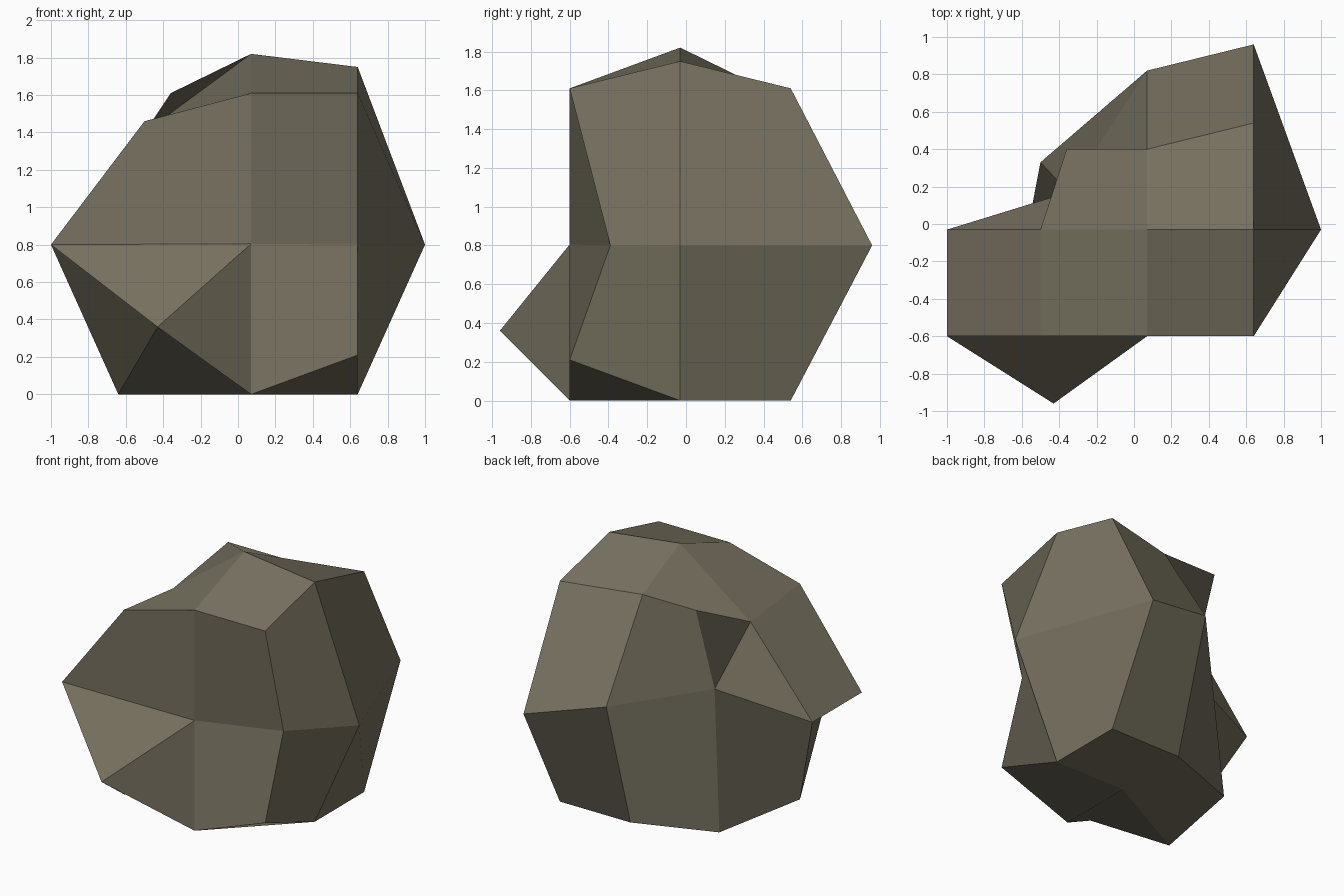
import bpy, bmesh

if "Cube" in bpy.data.objects:
    bpy.data.objects.remove(bpy.data.objects["Cube"])

# Stone colour
stone = bpy.data.materials.new("grey brown stone")
stone.diffuse_color = (0.188, 0.168, 0.118, 1.0)
stone.use_nodes = True
stone.node_tree.nodes["Principled BSDF"].inputs["Base Color"].default_value = stone.diffuse_color

# Corners of the 3x3x3 block that are chipped or pulled out of the regular grid
moved = {
    (1, -1, 0): (0.64, -0.39, 0.80),
    (1, -1, -1): (0.64, -0.60, 0.21),
    (1, 0, 0): (1.00, -0.03, 0.80),
    (1, 0, 1): (0.64, -0.03, 1.75),
    (1, 1, 0): (0.64, 0.96, 0.80),
    (0, 0, 1): (0.07, -0.03, 1.82),
    (0, 1, 0): (0.07, 0.82, 0.95),
    (0, 1, 1): (0.07, 0.40, 1.61),
    (-1, -1, -1): (-0.43, -0.96, 0.36),
    (-1, -1, 0): (-1.00, -0.60, 0.80),
    (-1, -1, 1): (-0.50, -0.60, 1.46),
    (-1, 0, -1): (-0.64, -0.40, 0.00),
    (-1, 0, 0): (-1.00, -0.03, 0.80),
    (-1, 0, 1): (-0.50, -0.03, 1.40),
    (-1, 1, -1): (-0.50, 0.33, 0.00),
    (-1, 1, 0): (-0.35, 0.17, 0.945),
    (-1, 1, 1): (-0.36, 0.40, 1.61),
}

# Sharp folds across strongly bent faces
folds = [
    ((0, -1, 0), (-1, -1, -1)),
    ((-1, 0, 1), (-1, 1, 0)),
]

# Soft bends: the face stays whole but bends along this diagonal
bends = [
    ((1, -1, 1), (1, 0, 0)),
    ((1, 0, 1), (0, 1, 1)),
    ((0, 0, 1), (-1, 1, 1)),
    ((0, -1, 1), (-1, 0, 1)),
    ((0, 0, -1), (-1, -1, -1)),
    ((0, -1, -1), (1, 0, -1)),
]

# Rock body: a subdivided block pushed into shape
bm = bmesh.new()
bmesh.ops.create_cube(bm, size=2)
bmesh.ops.subdivide_edges(bm, edges=bm.edges[:], cuts=1, use_grid_fill=True)
grid = {tuple(round(c) for c in v.co): v for v in bm.verts}
for (i, j, k), v in grid.items():
    regular = (0.07 + 0.57 * i, -0.03 + 0.57 * j, 0.805 + 0.805 * k)
    v.co = moved.get((i, j, k), regular)
bmesh.ops.recalc_face_normals(bm, faces=bm.faces[:])
for a, b in folds:
    bmesh.ops.connect_verts(bm, verts=[grid[a], grid[b]])
for a, b in bends:
    face = next(f for f in grid[a].link_faces if grid[b] in f.verts)
    ring = list(face.verts)
    start = ring.index(grid[a])
    bm.faces.remove(face)
    bm.faces.new(ring[start:] + ring[:start])

mesh = bpy.data.meshes.new("rock")
bm.to_mesh(mesh)
bm.free()
mesh.materials.append(stone)
rock = bpy.data.objects.new("rock", mesh)
bpy.context.collection.objects.link(rock)
